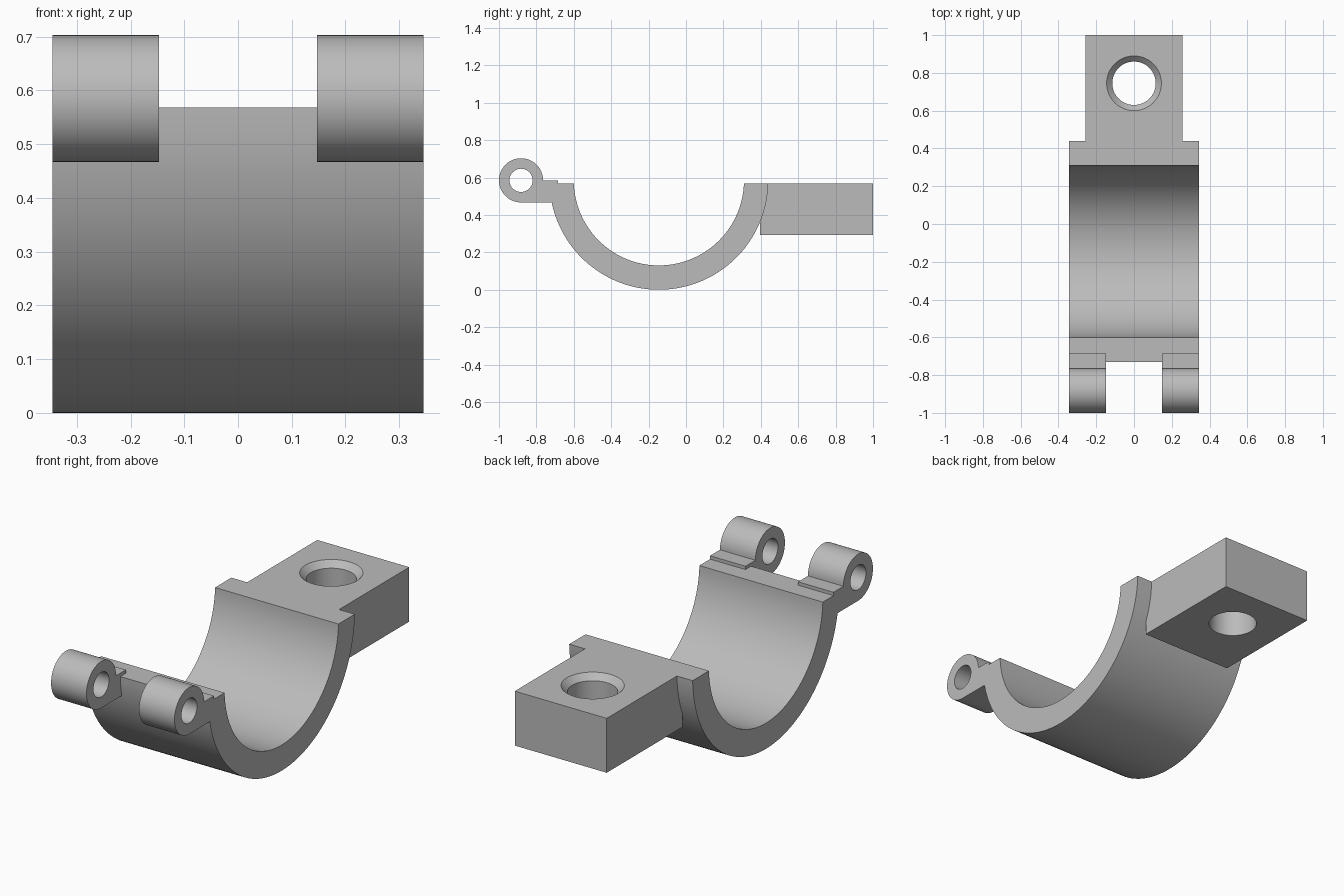
import bpy, bmesh
from math import cos, sin, radians, asin

cube = bpy.data.objects.get("Cube")
if cube:
    bpy.data.objects.remove(cube, do_unlink=True)

grey = bpy.data.materials.new("plain grey")
grey.use_nodes = True
COLOUR = (0.5, 0.5, 0.5, 1)
grey.diffuse_color = COLOUR
grey.node_tree.nodes["Principled BSDF"].inputs["Base Color"].default_value = COLOUR

HALF = 0.345          # half width of the clamp
TOP = 0.568           # height of the flat top
AXIS_Z = 0.585        # height of saddle and hinge axes
SADDLE_Y, HINGE_Y, HOLE_Y = -0.145, -0.882, 0.745


def arc(cy, cz, r, start, end, steps):
    """Points on a circle arc in the yz plane, angles in degrees."""
    angles = [radians(start + (end - start) * i / steps) for i in range(steps + 1)]
    return [(cy + r * cos(a), cz + r * sin(a)) for a in angles]


def finish(bm, name):
    bmesh.ops.recalc_face_normals(bm, faces=bm.faces)
    mesh = bpy.data.meshes.new(name)
    bm.to_mesh(mesh)
    bm.free()
    mesh.materials.append(grey)
    obj = bpy.data.objects.new(name, mesh)
    bpy.context.collection.objects.link(obj)
    return obj


def extrude_x(name, profile, x0, x1):
    """Solid made by sweeping a yz profile along x."""
    bm = bmesh.new()
    face = bm.faces.new([bm.verts.new((x0, y, z)) for y, z in profile])
    swept = bmesh.ops.extrude_face_region(bm, geom=[face])["geom"]
    verts = [v for v in swept if isinstance(v, bmesh.types.BMVert)]
    bmesh.ops.translate(bm, verts=verts, vec=(x1 - x0, 0, 0))
    return finish(bm, name)


def lathe_z(name, profile, y, steps=64):
    """Solid turned about a vertical axis from (radius, z) rings."""
    bm = bmesh.new()
    rings = [[bm.verts.new((r * cos(radians(360 * i / steps)),
                            y + r * sin(radians(360 * i / steps)), z))
              for i in range(steps)] for r, z in profile]
    for low, high in zip(rings, rings[1:]):
        for i in range(steps):
            j = (i + 1) % steps
            bm.faces.new((low[i], low[j], high[j], high[i]))
    bm.faces.new(rings[0])
    bm.faces.new(rings[-1])
    return finish(bm, name)


def cut(obj, cutter):
    mod = obj.modifiers.new("hole", 'BOOLEAN')
    mod.operation, mod.solver, mod.object = 'DIFFERENCE', 'EXACT', cutter
    bpy.context.view_layer.objects.active = obj
    bpy.ops.object.modifier_apply(modifier=mod.name)
    bpy.data.objects.remove(cutter, do_unlink=True)


def smooth(obj):
    bpy.ops.object.select_all(action='DESELECT')
    obj.select_set(True)
    bpy.context.view_layer.objects.active = obj
    bpy.ops.object.shade_smooth_by_angle(angle=radians(25))


# Half-round saddle, trimmed flat just below its axis
parts = []
outline = []
for r, forward in ((0.585, True), (0.455, False)):
    dip = asin((AXIS_Z - TOP) / r) * 180 / 3.14159265
    ends = (180 + dip, 360 - dip) if forward else (360 - dip, 180 + dip)
    outline += arc(SADDLE_Y, AXIS_Z, r, *ends, 72)
parts.append(extrude_x("saddle", outline, -HALF, HALF))

# Bolt lug with a countersunk hole
lug = extrude_x("bolt_lug", [(0.395, 0.293), (1, 0.293), (1, TOP), (0.395, TOP)],
                -0.257, 0.257)
cut(lug, lathe_z("bolt_hole_cutter", [(0.115, 0.2), (0.115, TOP - 0.03),
                                      (0.145, TOP), (0.145, TOP + 0.1)], HOLE_Y))
parts.append(lug)

# Pair of hinge knuckles, each with a foot running into the saddle
knuckle = [(-0.685, AXIS_Z), (-0.685, 0.467)]
knuckle += arc(HINGE_Y, AXIS_Z, 0.118, 270, 0, 48)
for side, x0, x1 in (("right", -HALF, -0.147), ("left", 0.147, HALF)):
    hinge = extrude_x(side + "_hinge_knuckle", knuckle, x0, x1)
    pin = arc(HINGE_Y, AXIS_Z, 0.062, 0, 360, 48)[:-1]
    cut(hinge, extrude_x("pin_cutter", pin, x0 - 0.1, x1 + 0.1))
    parts.append(hinge)

for part in parts:
    smooth(part)
